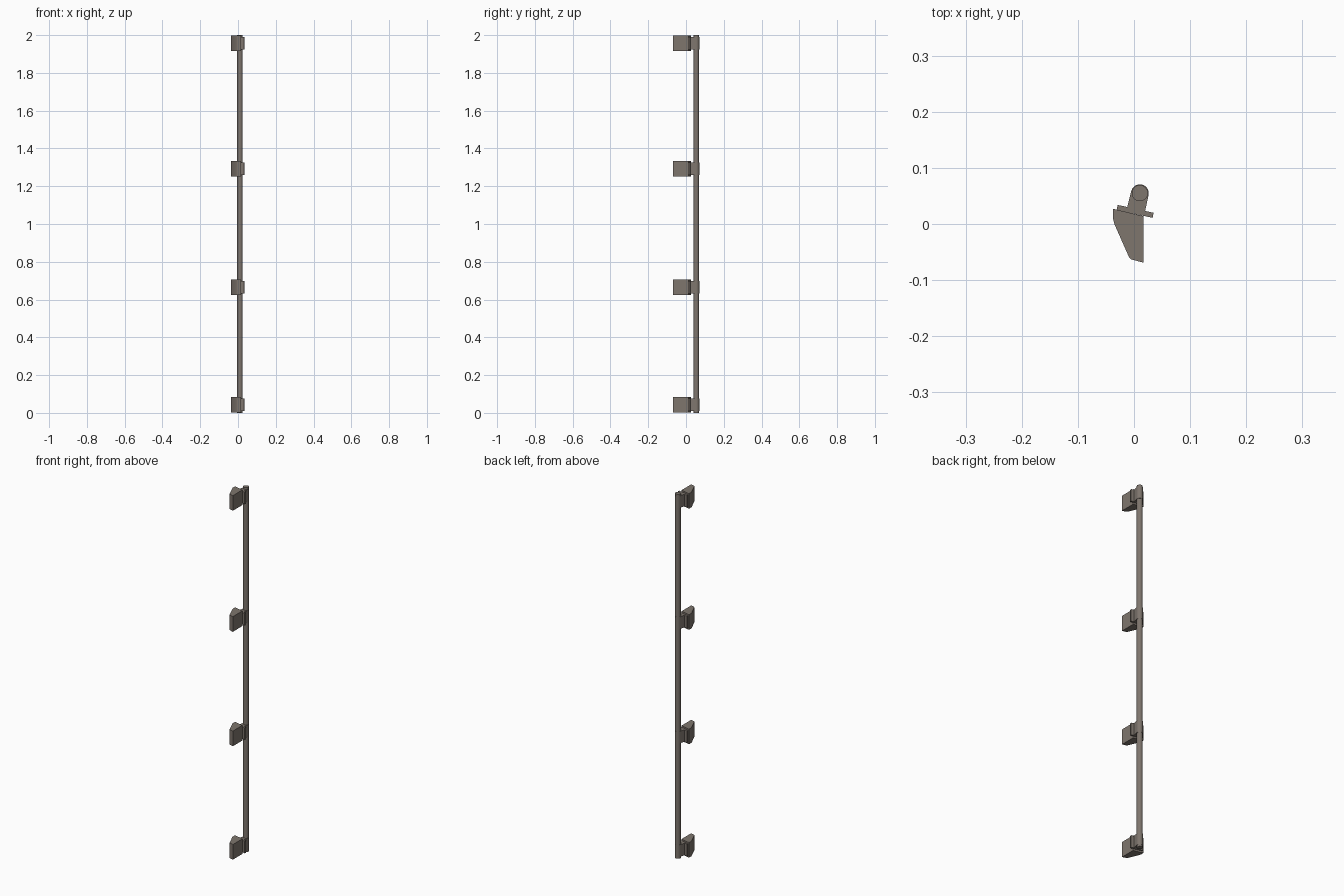
import bpy, bmesh, math

if "Cube" in bpy.data.objects:
    bpy.data.objects.remove(bpy.data.objects["Cube"])

metal = bpy.data.materials.new("warm_grey_metal")
metal.diffuse_color = (0.21, 0.18, 0.155, 1)
metal.use_nodes = True
metal.node_tree.nodes["Principled BSDF"].inputs["Base Color"].default_value = metal.diffuse_color


def prism(name, outline, z0, z1, smooth=35):
    """Extrude an outline (counter-clockwise x, y points) from z0 to z1."""
    bm = bmesh.new()
    low = [bm.verts.new((x, y, z0)) for x, y in outline]
    high = [bm.verts.new((x, y, z1)) for x, y in outline]
    bm.faces.new(low[::-1])
    bm.faces.new(high)
    n = len(outline)
    for i in range(n):
        j = (i + 1) % n
        bm.faces.new((low[i], low[j], high[j], high[i]))
    bmesh.ops.recalc_face_normals(bm, faces=bm.faces)
    mesh = bpy.data.meshes.new(name)
    bm.to_mesh(mesh)
    bm.free()
    mesh.materials.append(metal)
    ob = bpy.data.objects.new(name, mesh)
    bpy.context.collection.objects.link(ob)
    bpy.context.view_layer.objects.active = ob
    ob.select_set(True)
    bpy.ops.object.shade_smooth_by_angle(angle=math.radians(smooth))
    ob.select_set(False)
    return ob


def arc(cx, cy, r, a0, a1, n):
    return [(cx + r * math.cos(math.radians(a0 + (a1 - a0) * i / n)),
             cy + r * math.sin(math.radians(a0 + (a1 - a0) * i / n))) for i in range(n + 1)]


# Long round bar
bar_x, bar_y = 0.0105, 0.055
prism("handle_bar", arc(bar_x, bar_y, 0.0145, 0, 360, 16)[:-1], 0.0, 2.0)

# Cross-sections seen from above
wedge = [(-0.037, 0.027), (-0.037, 0.008), (-0.035, 0.0), (-0.009, -0.059),
         (-0.005, -0.063), (0.017, -0.069), (0.017, 0.014)]
plate = [(-0.031, 0.025), (0.033, 0.011), (0.035, 0.02), (-0.029, 0.034)]
clamp = [(-0.013, 0.026), (0.019, 0.019)] + arc(bar_x, bar_y, 0.0158, -12, 168, 10)

# Four brackets: wedge-shaped foot, thin plate, clamp around the bar
for z in (0.0425, 0.665, 1.293, 1.9575):
    prism("bracket_foot", wedge, z - 0.0415, z + 0.0415)
    prism("bracket_plate", plate, z - 0.033, z + 0.033)
    prism("bracket_clamp", clamp, z - 0.033, z + 0.033)
